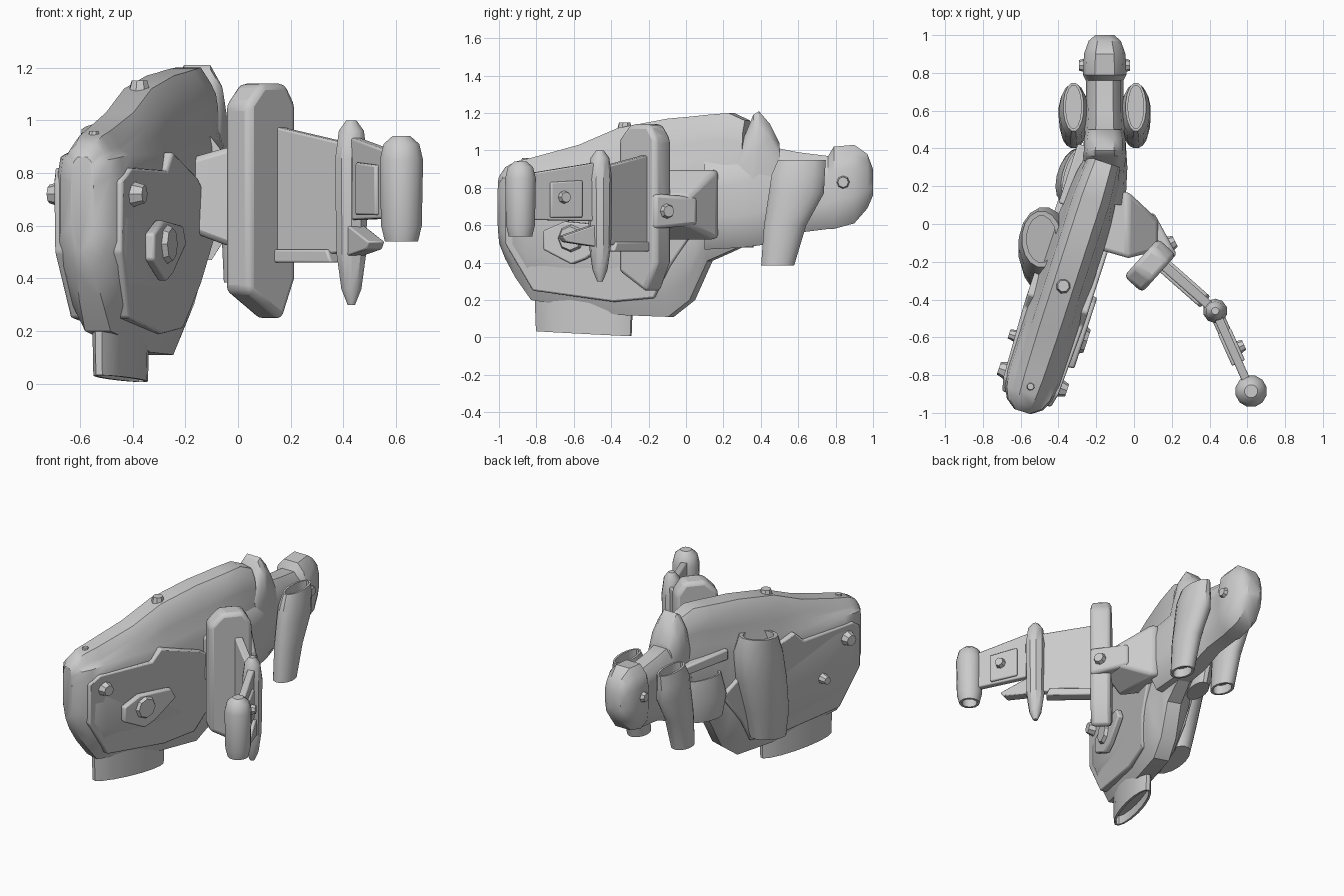
import bpy, bmesh, math
from mathutils import Matrix, Vector

cube = bpy.data.objects.get("Cube")
if cube:
    bpy.data.objects.remove(cube, do_unlink=True)

grey = bpy.data.materials.new("plain_grey")
grey.use_nodes = True
grey.diffuse_color = (0.6, 0.6, 0.6, 1)
grey.node_tree.nodes["Principled BSDF"].inputs["Base Color"].default_value = grey.diffuse_color

# The hull is swung around its rear end; hull parts are built in its own frame
HULL = Matrix.Translation((-0.17, 0.3, 0)) @ Matrix.Rotation(math.radians(-18), 4, 'Z')
WORLD = Matrix.Identity(4)
TAIL_X = -0.155


def finish(name, bm, frame=WORLD, bevel=0.0, angle=35):
    bmesh.ops.transform(bm, matrix=frame, verts=bm.verts)
    bmesh.ops.recalc_face_normals(bm, faces=bm.faces)
    mesh = bpy.data.meshes.new(name)
    bm.to_mesh(mesh)
    bm.free()
    mesh.materials.append(grey)
    obj = bpy.data.objects.new(name, mesh)
    bpy.context.collection.objects.link(obj)
    if bevel:
        mod = obj.modifiers.new("soft_edges", 'BEVEL')
        mod.width = bevel
        mod.segments = 2
    bpy.ops.object.select_all(action='DESELECT')
    obj.select_set(True)
    bpy.context.view_layer.objects.active = obj
    bpy.ops.object.shade_smooth_by_angle(angle=math.radians(angle))


def loft(name, rings, frame=WORLD, bevel=0.0):
    bm = bmesh.new()
    loops = [[bm.verts.new(p) for p in ring] for ring in rings]
    for a, b in zip(loops, loops[1:]):
        for i in range(len(a)):
            j = (i + 1) % len(a)
            bm.faces.new((a[i], a[j], b[j], b[i]))
    bm.faces.new(loops[0])
    bm.faces.new(loops[-1])
    finish(name, bm, frame, bevel)


def ellipse(x, y, z, rx, ry, slope, sides):
    steps = [math.tau * (i + 0.5) / sides for i in range(sides)]
    return [(x + rx * math.cos(a), y + ry * math.sin(a), z + slope * ry * math.sin(a)) for a in steps]


def tube(name, levels, frame=WORLD, sides=16, hollow_top=False, hollow_bottom=False, slope=0.0):
    """Upright tube through levels of (x, y, z, rx, ry), listed bottom to top."""
    levels = list(levels)

    def mouth(level, sink):
        x, y, z, rx, ry = level
        wall = min(rx, ry) * 0.25
        return [(x, y, z, rx - wall, ry - wall), (x, y, z + sink, rx - wall, ry - wall)]

    top, bottom = levels[-1], levels[0]
    if hollow_top:
        levels += mouth(top, -0.06)
    if hollow_bottom:
        levels = mouth(bottom, 0.06)[::-1] + levels
    loft(name, [ellipse(*lv, slope, sides) for lv in levels], frame)


def plate(name, start, end, outline, thick, frame=WORLD, bevel=0.0):
    """Upright plate; outline is (fraction along start to end, height)."""
    a, b = Vector((*start, 0)), Vector((*end, 0))
    side = (b - a).normalized().cross(Vector((0, 0, 1))) * thick / 2
    sheet = [a.lerp(b, t) + Vector((0, 0, z)) for t, z in outline]
    loft(name, [[p - side for p in sheet], [p + side for p in sheet]], frame, bevel)


def bolt(name, centre, direction, radius, depth, frame=WORLD):
    bm = bmesh.new()
    turn = Vector(direction).to_track_quat('Z', 'Y').to_matrix().to_4x4()
    bmesh.ops.create_cone(bm, cap_ends=True, segments=8, radius1=radius, radius2=radius * 0.7,
                          depth=depth, matrix=Matrix.Translation(centre) @ turn)
    finish(name, bm, frame, angle=25)


def mirrored(half):
    return half + [(-x, y, z) for x, y, z in reversed(half)]


# Hull: sections of (y, bottom, top, half width, hood half width, shoulder)
def hull_section(y, low, high, w, h, shoulder):
    belly = low + (shoulder - low) * 0.35
    crown = max(shoulder + 0.03, high - 0.06)
    return mirrored([(w * 0.35, y, low), (w * 0.68, y, low * 0.6 + belly * 0.4), (w, y, belly), (w, y, shoulder - 0.06),
                     (w * 0.92, y, shoulder), (h, y, (shoulder + crown) / 2), (h * 0.9, y, crown),
                     (h * 0.5, y, high)])


loft("hull", [hull_section(*s) for s in (
    (-1.36, 0.5, 0.86, 0.045, 0.04, 0.81),
    (-1.32, 0.42, 0.91, 0.1, 0.075, 0.85),
    (-1.26, 0.32, 0.94, 0.13, 0.09, 0.86),
    (-1.17, 0.2, 0.96, 0.145, 0.1, 0.87),
    (-0.9, 0.16, 1.03, 0.145, 0.11, 0.87),
    (-0.68, 0.12, 1.12, 0.145, 0.11, 0.88),
    (-0.4, 0.11, 1.17, 0.145, 0.11, 0.92),
    (-0.28, 0.2, 1.18, 0.14, 0.11, 0.94),
    (-0.18, 0.41, 1.19, 0.13, 0.11, 0.96),
    (-0.06, 0.46, 1.2, 0.12, 0.1, 0.97),
    (0.03, 0.5, 1.16, 0.1, 0.09, 0.98))], HULL)

# Raised side panels, leaning in below and towards the nose, with bolts
outline = [(-1.29, 0.5), (-1.14, 0.25), (-0.69, 0.19), (-0.46, 0.21), (-0.36, 0.38), (-0.2, 0.6),
           (-0.45, 0.78), (-0.76, 0.88), (-0.83, 0.81), (-1.22, 0.82), (-1.29, 0.77)]


def panel_ring(side, reach):
    return [(side * (reach - 0.24 * max(0, 0.45 - z) - 0.3 * max(0, -1.18 - y)), y, z) for y, z in outline]


for side, word in ((1, "left"), (-1, "right")):
    loft(word + "_panel", [panel_ring(side, 0.09), panel_ring(side, 0.168)], HULL, 0.01)
    bolt(word + "_panel_bolt", (side * 0.165, -1.18, 0.72), (side, 0, 0), 0.05, 0.05, HULL)
bolt("right_small_bolt", (-0.17, -0.99, 0.5), (-1, 0, 0), 0.035, 0.05, HULL)
bolt("hood_bolt", (0, -0.66, 1.125), (0, 0, 1), 0.045, 0.05, HULL)
bolt("nose_bolt", (0, -1.22, 0.945), (0, 0, 1), 0.025, 0.03, HULL)

# Bracket on the left panel
plate("bracket_base", (0.17, -1.06), (0.17, -0.66),
      [(0, 0.47), (0.4, 0.39), (0.6, 0.42), (1, 0.53), (0.9, 0.6), (0.3, 0.62), (0, 0.57)], 0.04, HULL, 0.01)
bolt("bracket_hub", (0.185, -0.9, 0.53), (1, 0, 0), 0.09, 0.05, HULL)

# Keel fin with an open underside
tube("keel_fin", [(0, -0.89, 0.02, 0.065, 0.27), (0, -0.89, 0.27, 0.07, 0.28)], HULL,
     hollow_bottom=True, slope=-0.05)


# Tail: sections of (y, bottom, top, half width)
def tail_section(y, low, high, w):
    tall = high - low
    return [(x + TAIL_X, yy, z) for x, yy, z in mirrored(
        [(w * 0.5, y, low), (w * 0.9, y, low + tall * 0.15), (w, y, low + tall * 0.35),
         (w, y, low + tall * 0.7), (w * 0.85, y, low + tall * 0.88), (w * 0.45, y, high)])]


loft("tail", [tail_section(*s) for s in (
    (0.1, 0.47, 0.94, 0.11), (0.3, 0.48, 0.97, 0.12), (0.45, 0.5, 1.02, 0.11), (0.6, 0.56, 0.99, 0.1),
    (0.76, 0.58, 0.97, 0.1), (0.79, 0.58, 1.02, 0.115), (0.9, 0.61, 1.03, 0.11),
    (0.97, 0.69, 0.98, 0.085), (1.0, 0.76, 0.9, 0.05))])
loft("collar", [tail_section(*s) for s in (
    (0.28, 0.6, 1.0, 0.1), (0.36, 0.56, 1.19, 0.115), (0.39, 0.55, 1.21, 0.11), (0.45, 0.55, 1.14, 0.11),
    (0.5, 0.56, 1.04, 0.1))])

# Tail thrusters and bolts
for side, word in ((1, "left"), (-1, "right")):
    x = TAIL_X + side * 0.165
    tube(word + "_thruster", [(x, 0.49, 0.385, 0.065, 0.09), (x, 0.53, 0.6, 0.075, 0.115),
                              (x, 0.59, 0.77, 0.08, 0.15), (x, 0.6, 0.87, 0.075, 0.145),
                              (x, 0.62, 0.95, 0.055, 0.13)], hollow_top=True, hollow_bottom=True)
    bolt(word + "_tail_bolt", (TAIL_X + side * 0.115, 0.84, 0.83), (side, 0, 0), 0.04, 0.04)

# Scoops on the right flank
tube("large_scoop", [(-0.48, -0.2, 0.23, 0.09, 0.15), (-0.48, -0.18, 0.42, 0.12, 0.18),
                     (-0.475, -0.13, 0.65, 0.14, 0.2), (-0.475, -0.1, 0.84, 0.135, 0.19),
                     (-0.49, -0.08, 0.96, 0.105, 0.15)], hollow_top=True, slope=0.2)
tube("small_scoop", [(-0.13, -0.1, 0.48, 0.06, 0.12), (-0.14, -0.09, 0.62, 0.075, 0.15),
                     (-0.14, -0.07, 0.77, 0.05, 0.13)], HULL, hollow_top=True)
plate("scoop_strap", (-0.13, -0.25), (-0.13, 0.08), [(0, 0.84), (1, 0.82), (1, 0.88), (0, 0.91)], 0.06, HULL, 0.01)


# Arm root: tapering strut reaching to the clasp
def block_ring(x, back, front, low, high):
    return [(x, back, low), (x, front, low), (x, front, high), (x, back, high)]


loft("arm_strut", [block_ring(-0.24, -0.12, 0.17, 0.6, 0.84), block_ring(-0.03, -0.18, 0.17, 0.52, 0.9),
                   block_ring(0.13, -0.14, 0.02, 0.6, 0.76)], bevel=0.02)
plate("clasp", (0.06, 0.04), (0.185, -0.19), [(0, 0.6), (1, 0.58), (1, 0.77), (0, 0.75)], 0.1, bevel=0.02)
bolt("clasp_pin", (0.2, -0.1, 0.675), (1, 0.5, 0), 0.045, 0.04)

# Upright shield, joint post and end post
plate("shield", (-0.005, -0.32), (0.175, -0.12),
      [(0, 0.35), (0.72, 0.24), (1, 0.4), (1, 1.06), (0.8, 1.14), (0.3, 1.14), (0, 1.06)], 0.13, bevel=0.025)
tube("joint_post", [(0.43, -0.46, z, r, r) for z, r in (
    (0.3, 0.015), (0.36, 0.04), (0.5, 0.06), (0.85, 0.065), (0.96, 0.05), (1.0, 0.02))], sides=10)
tube("end_post", [(0.62, -0.885, z, r, r) for z, r in (
    (0.54, 0.065), (0.6, 0.08), (0.85, 0.085), (0.91, 0.07), (0.94, 0.035))], sides=12, hollow_bottom=True)

# Arm panels with ribs
inner, joint, outer = (0.09, -0.16), (0.43, -0.46), (0.62, -0.885)
plate("inner_panel", inner, joint, [(0, 0.5), (0.3, 0.48), (1, 0.5), (1, 0.91), (0, 0.99)], 0.05, bevel=0.008)
plate("inner_panel_rib", inner, joint, [(0.15, 0.46), (0.85, 0.46), (0.8, 0.51), (0.2, 0.51)], 0.08, bevel=0.008)
plate("outer_panel", joint, outer, [(0, 0.62), (1, 0.63), (1, 0.87), (0, 0.94)], 0.045, bevel=0.008)
plate("outer_panel_plate", joint, outer, [(0.25, 0.64), (0.65, 0.64), (0.65, 0.83), (0.25, 0.84)], 0.075, bevel=0.008)
plate("arm_spike", joint, outer, [(0, 0.48), (0.45, 0.51), (0.5, 0.54), (0.1, 0.6), (0, 0.61)], 0.07, bevel=0.006)
bolt("outer_panel_bolt", (0.56, -0.65, 0.75), (0.9, 0.4, 0), 0.04, 0.05)
